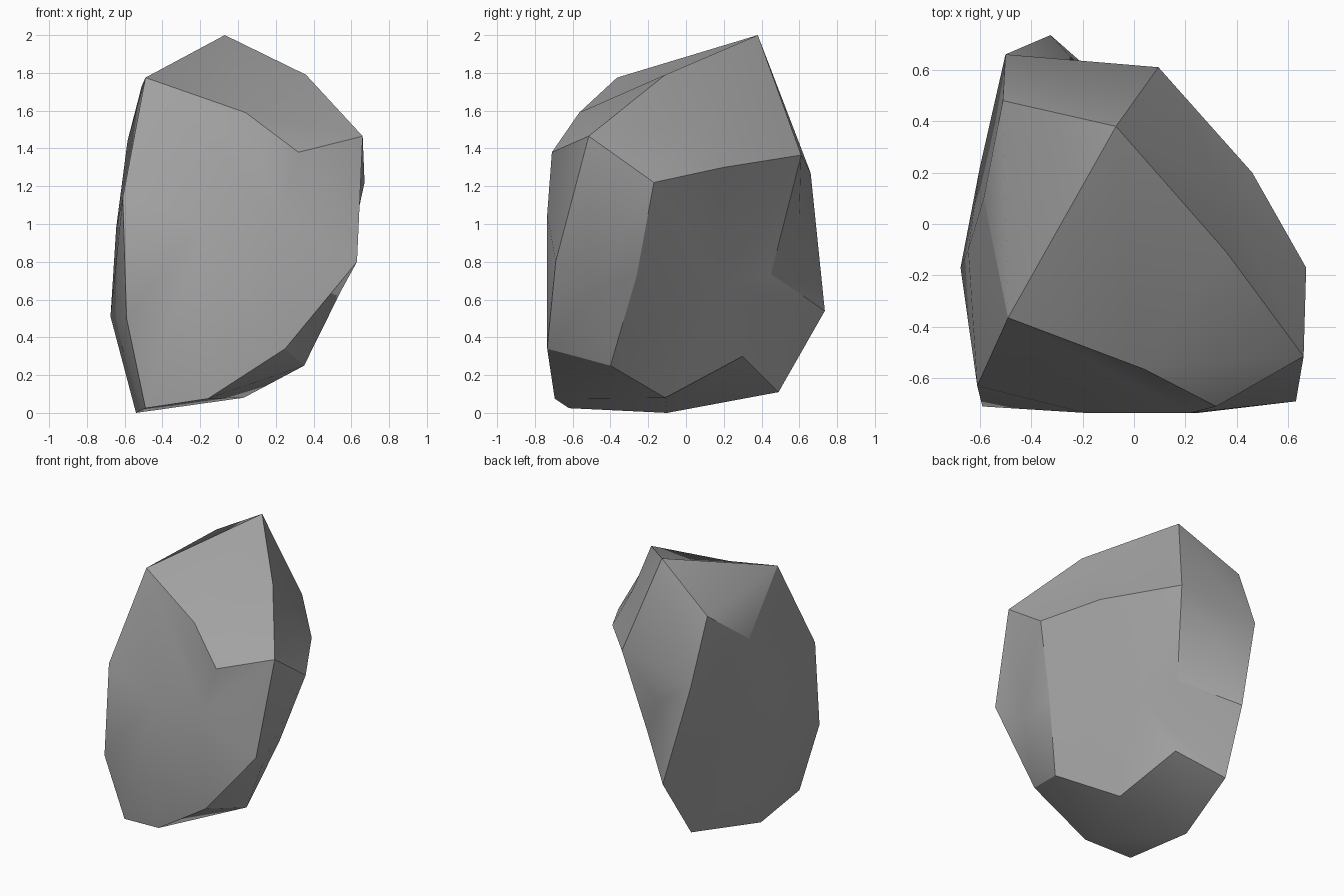
import bpy
import bmesh

default_cube = bpy.data.objects.get("Cube")
if default_cube:
    bpy.data.objects.remove(default_cube, do_unlink=True)

# Stone colour
stone = bpy.data.materials.new("stone_grey")
stone.use_nodes = True
stone.diffuse_color = (0.36, 0.36, 0.36, 1)
stone.node_tree.nodes["Principled BSDF"].inputs["Base Color"].default_value = stone.diffuse_color

# Capitals: corners where the chipped facets of the boulder meet
corners = dict(
    A=(-.07, .38, 2), B=(-.49, -.365, 1.775), C=(.04, -.565, 1.59),
    D=(.32, -.71, 1.38), E=(.66, -.515, 1.465), F=(.36, -.11, 1.79),
    G=(.67, -.17, 1.22), H=(.46, .2, 1.3), I=(.095, .61, 1.365),
    J=(-.5, .66, 1.27), K=(-.325, .735, .54), L=(0, .45, .735),
    M=(-.385, .49, .11), N=(-.11, .3, .3), O=(.03, -.11, .08),
    P=(.35, -.4, .25), Q=(.52, -.26, .73), R=(.63, -.69, .8),
    S=(.25, -.735, .34), T=(-.16, -.695, .075), U=(-.49, -.62, .025),
    V=(-.54, -.1, 0), W=(-.61, -.63, 1.14), X=(-.59, -.71, .5),
    Y=(-.51, .48, 1.73), Z=(-.585, .1, 1.44),
    # small letters: swells inside the larger facets
    a=(-.675, -.17, .51), b=(-.645, -.1, .98), c=(-.6, .22, .8),
    p=(-.19, -.735, 1), q=(.22, -.735, 1.05),
    r=(.13, .185, .665), s=(.38, .08, 1.53),
    t=(.545, -.5, .645), u=(-.2, .6, 1.05),
)

# Each facet is a list of fans; the first letter of a fan is its hub
facets = {
    "crown_front": ["ABCF", "FCE", "CDE"],
    "crown_side": ["sAFEGHIA"],
    "shoulder": ["YZBA"],
    "back": ["AYJI", "uJKLIJ"],
    "rear_flank": ["rGHILKMNOPQG"],
    "front_flank": ["tEGQPSRE"],
    "front": ["pqBWXUTSq", "qSREDCB"],
    "swelling_flank": ["abcKMVUXWb", "bWBZc", "cZYJK"],
    "underside": ["TUVOPS", "NOVM"],
}

bm = bmesh.new()
points = {name: bm.verts.new(co) for name, co in corners.items()}
facet_of = {}
for facet, fans in facets.items():
    for hub, *rim in fans:
        for first, second in zip(rim, rim[1:]):
            face = bm.faces.new([points[name] for name in (hub, first, second)])
            face.smooth = True
            facet_of[face] = facet

# Shade each facet softly, with a crisp edge where two facets meet
bmesh.ops.recalc_face_normals(bm, faces=bm.faces[:])
for edge in bm.edges:
    edge.smooth = len({facet_of[face] for face in edge.link_faces}) == 1

mesh = bpy.data.meshes.new("boulder")
bm.to_mesh(mesh)
bm.free()
mesh.materials.append(stone)
boulder = bpy.data.objects.new("boulder", mesh)
bpy.context.collection.objects.link(boulder)
